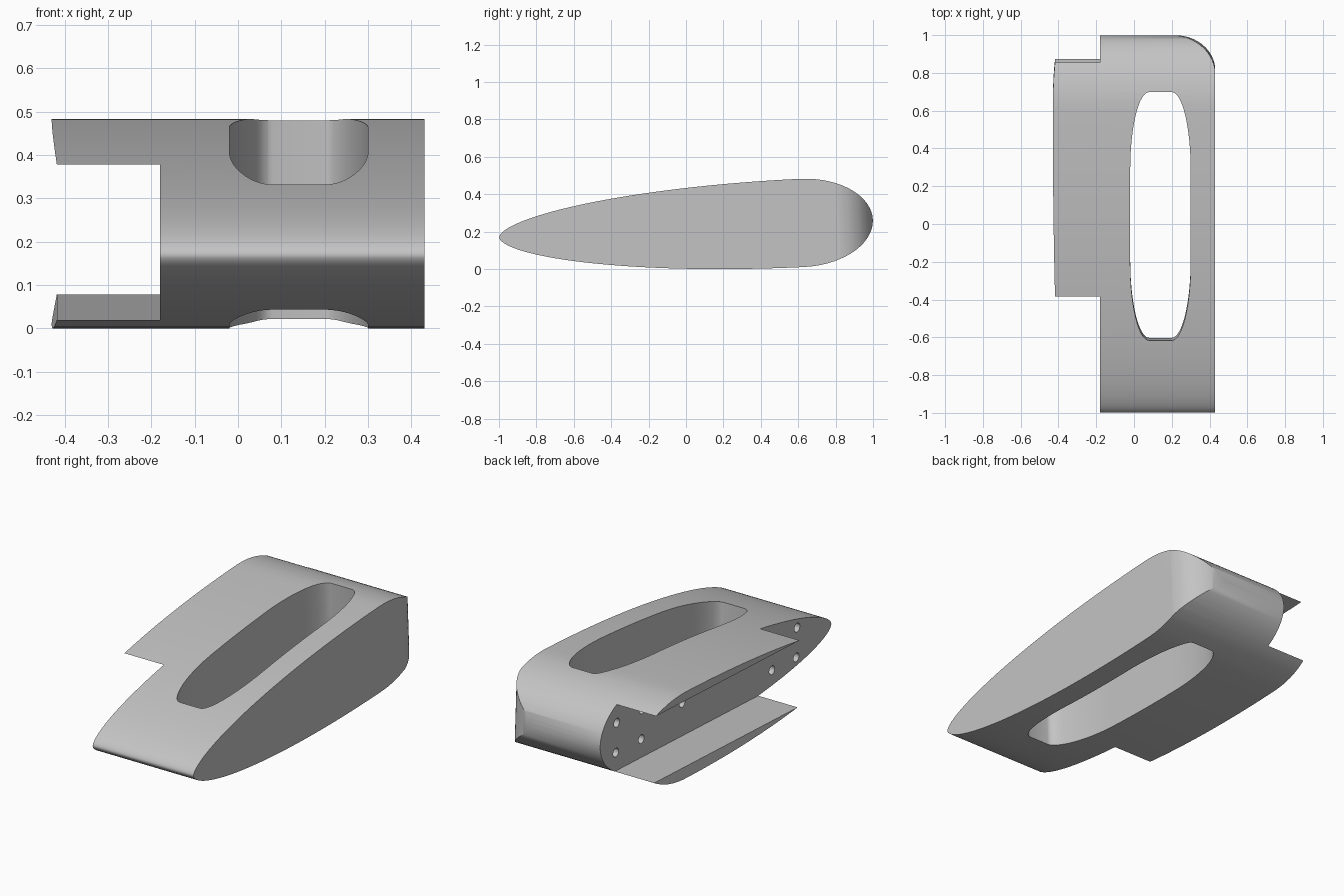
import bpy, bmesh, math
from mathutils import Matrix, Vector

cube = bpy.data.objects.get("Cube")
if cube:
    bpy.data.objects.remove(cube, do_unlink=True)

# One plain grey for everything
grey = bpy.data.materials.new("plain grey")
grey.use_nodes = True
colour = (0.55, 0.55, 0.55, 1)
grey.diffuse_color = colour
grey.node_tree.nodes["Principled BSDF"].inputs["Base Color"].default_value = colour

# The section leans slightly, so all parts are made level and then tilted
TILT = Matrix.Translation((0, 0, 0.217)) @ Matrix.Rotation(math.atan(0.048), 4, 'X')


def prism(name, points, axis, low, high):
    """Extrude a flat outline along an axis ('X', 'Y' or 'Z')."""
    place = {'X': lambda a, b, c: (c, a, b),
             'Y': lambda a, b, c: (a, c, b),
             'Z': lambda a, b, c: (a, b, c)}[axis]
    bm = bmesh.new()
    rings = [[bm.verts.new(TILT @ Vector(place(a, b, c))) for a, b in points]
             for c in (low, high)]
    for ring in rings:
        bm.faces.new(ring)
    n = len(points)
    for i in range(n):
        j = (i + 1) % n
        bm.faces.new((rings[0][i], rings[0][j], rings[1][j], rings[1][i]))
    bmesh.ops.recalc_face_normals(bm, faces=bm.faces)
    mesh = bpy.data.meshes.new(name)
    bm.to_mesh(mesh)
    bm.free()
    mesh.materials.append(grey)
    obj = bpy.data.objects.new(name, mesh)
    bpy.context.collection.objects.link(obj)
    return obj


def carve(target, cutter):
    """Subtract the cutter from the target and discard it."""
    mod = target.modifiers.new("cut", 'BOOLEAN')
    mod.operation = 'DIFFERENCE'
    mod.solver = 'EXACT'
    mod.object = cutter
    bpy.context.view_layer.objects.active = target
    bpy.ops.object.modifier_apply(modifier=mod.name)
    bpy.data.objects.remove(cutter, do_unlink=True)


def arc(cx, cy, rx, ry, start, steps=16):
    """Quarter ellipse, counter-clockwise from the start angle in degrees."""
    angles = [math.radians(start + 90 * i / steps) for i in range(steps + 1)]
    return [(cx + rx * math.cos(t), cy + ry * math.sin(t)) for t in angles]


# Streamlined section: long tapering front, elliptical back
THICK, CREST = 0.236, 0.62


def half_thickness(u):
    if u > CREST:
        r, power = (u - CREST) / (1 - CREST), 0.5
    else:
        r, power = (CREST - u) / (1 + CREST), 0.57
    return THICK * max(0, 1 - r * r) ** power


STEPS = 56
stations = [-math.cos(math.pi * i / STEPS) for i in range(STEPS + 1)]
upper = [(u, half_thickness(u)) for u in stations]
lower = [(u, -t) for u, t in reversed(upper[1:-1])]
body = prism("wing_body", upper + lower, 'X', -0.5, 0.43)

# Side slot that leaves an upper and a lower flap with slanted ends
gap = 0.18
half_slot = [(-0.18, gap), (-0.418, gap), (-0.435, 0.26), (-0.6, 0.26)]
slot = half_slot + [(x, -z) for x, z in reversed(half_slot)]
carve(body, prism("slot_cutter", slot, 'Y', -1.2, 1.2))

# Handle opening right through the body
opening = (arc(0.2, 0.3, 0.1, 0.41, 0) + arc(0.08, 0.3, 0.1, 0.41, 90)
           + arc(0.08, -0.2, 0.1, 0.41, 180) + arc(0.2, -0.2, 0.1, 0.41, 270))
carve(body, prism("opening_cutter", opening, 'Z', -0.5, 0.5))

# Rounded back corner
corner = arc(0.21, 0.8, 0.221, 0.2, 0) + [(0.21, 1.2), (0.6, 1.2), (0.6, 0.8)]
carve(body, prism("corner_cutter", corner, 'Z', -0.5, 0.5))

# Round sockets in the slot wall: four pairs and a single one
sockets = [(y, z) for y in (-0.7, -0.49, 0.64, 0.86) for z in (-0.08, 0.08)]
for y, z in sockets + [(0.29, 0)]:
    circle = [(y + 0.024 * math.cos(math.tau * k / 20),
               z + 0.024 * math.sin(math.tau * k / 20)) for k in range(20)]
    carve(body, prism("socket_cutter", circle, 'X', -0.22, -0.08))

# Smooth the curved surfaces, keep the edges sharp
bpy.ops.object.select_all(action='DESELECT')
body.select_set(True)
bpy.context.view_layer.objects.active = body
bpy.ops.object.shade_smooth_by_angle(angle=math.radians(30))
